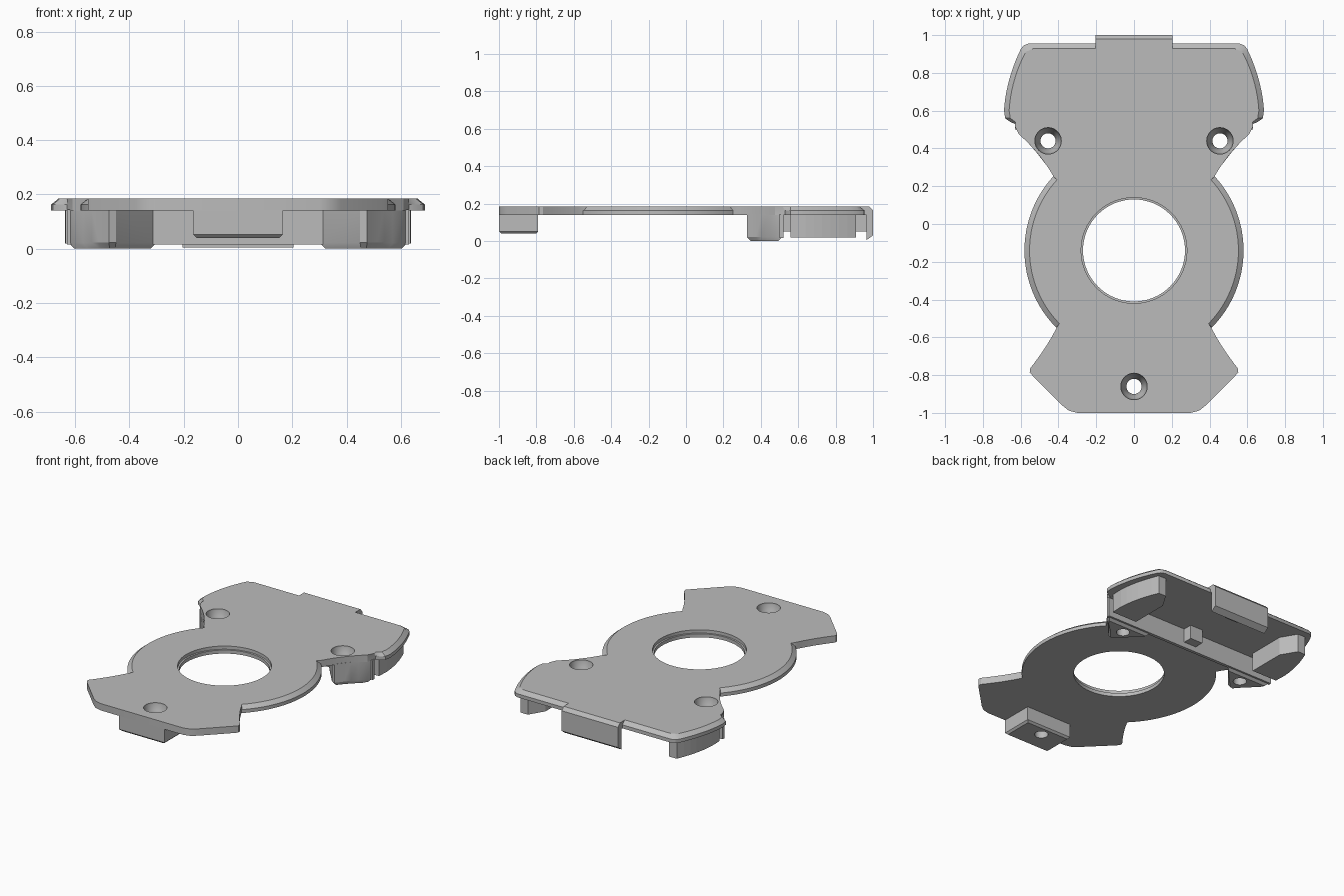
import bpy, bmesh
from math import sin, cos, pi, radians

cube = bpy.data.objects.get("Cube")
if cube:
    bpy.data.objects.remove(cube, do_unlink=True)

grey = bpy.data.materials.new("plain_grey")
grey.use_nodes = True
COLOR = (0.5, 0.5, 0.5, 1)
grey.diffuse_color = COLOR
grey.node_tree.nodes["Principled BSDF"].inputs["Base Color"].default_value = COLOR

TOP, UNDER, EDGE = 0.185, 0.14, 0.163


def loft(name, rings):
    """Join equal-length rings of 3D points into a closed solid."""
    bm = bmesh.new()
    loops = [[bm.verts.new(p) for p in ring] for ring in rings]
    n = len(loops[0])
    for a, b in zip(loops, loops[1:]):
        for i in range(n):
            j = (i + 1) % n
            bm.faces.new((a[i], a[j], b[j], b[i]))
    bm.faces.new(loops[0])
    bm.faces.new(loops[-1])
    bmesh.ops.recalc_face_normals(bm, faces=bm.faces)
    mesh = bpy.data.meshes.new(name)
    bm.to_mesh(mesh)
    bm.free()
    mesh.materials.append(grey)
    ob = bpy.data.objects.new(name, mesh)
    bpy.context.collection.objects.link(ob)
    return ob


def at_z(pts, z):
    return [(x, y, z) for x, y in pts]


def shrink(pts, d):
    """Pull points toward their middle by about d on each side."""
    xs, ys = [p[0] for p in pts], [p[1] for p in pts]
    cx, cy = (max(xs) + min(xs)) / 2, (max(ys) + min(ys)) / 2
    kx = 1 - 2 * d / (max(xs) - min(xs))
    ky = 1 - 2 * d / (max(ys) - min(ys))
    return [(cx + (x - cx) * kx, cy + (y - cy) * ky) for x, y in pts]


def post(name, pts, z0, bevel=0.0):
    """Upright block under the plate with an optional bevelled foot."""
    rings = [at_z(pts, z0 + bevel), at_z(pts, UNDER + 0.005)]
    if bevel:
        rings.insert(0, at_z(shrink(pts, bevel), z0))
    return loft(name, rings)


def box(name, x, y0, y1, z0, bevel=0.0):
    return post(name, [(-x, y0), (x, y0), (x, y1), (-x, y1)], z0, bevel)


def curve(a, m, b, n=8):
    """Quadratic curve from a to b pulled toward m."""
    out = []
    for i in range(n + 1):
        t = i / n
        out.append(tuple((1 - t) ** 2 * p + 2 * t * (1 - t) * q + t * t * r
                         for p, q, r in zip(a, m, b)))
    return out


def outline(c):
    """Plate outline; c insets the disc rim and the rear flange."""
    half = [(0.30, -1), (0.345, -0.988), (0.38, -0.96), (0.535, -0.805), (0.552, -0.785)]
    half += curve((0.55, -0.765), (0.46, -0.65), (0.41, -0.55))
    for i in range(33):
        a = radians(-44.5 + i * 87 / 32)
        half.append(((0.58 - c) * cos(a), -0.14 + (0.58 - c) * sin(a)))
    half += curve((0.425, 0.25), (0.50, 0.38), (0.61, 0.475))
    half += [(0.63, 0.53 - c / 2), (0.655 - c, 0.54)]
    half += [(0.682 - c, 0.56), (0.688 - c, 0.60)]
    half += curve((0.686 - c, 0.63), (0.67 - c, 0.78), (0.60 - c, 0.925 - c / 2))
    half += [(0.585 - c, 0.945 - c), (0.56 - c, 0.955 - c)]
    return half + [(-x, y) for x, y in reversed(half)]


# Main plate with chamfered rim
plate = loft("base_plate", [at_z(outline(0), UNDER), at_z(outline(0), EDGE),
                            at_z(outline(0.027), TOP)])

# Front screw block
front_block = box("front_screw_block", 0.165, -1, -0.79, 0.04, 0.012)

# Rear screw blocks and side guides, mirrored
boss = [(0.30, 0.515), (0.45, 0.335), (0.475, 0.325)]
boss += curve((0.49, 0.345), (0.53, 0.40), (0.605, 0.475), 4) + [(0.625, 0.515)]
guide = [(0.455, 0.56), (0.635, 0.56)]
guide += curve((0.638, 0.64), (0.63, 0.77), (0.57, 0.91), 6) + [(0.515, 0.91), (0.455, 0.81)]
bosses = []
for side, s in (("left", 1), ("right", -1)):
    bosses.append(post(side + "_screw_block", [(s * x, y) for x, y in boss], 0, 0.022))
    post(side + "_guide_block", [(s * x, y) for x, y in guide], 0.02)

# Cross wall and small catches
box("cross_wall", 0.63, 0.50, 0.52, 0.015)
box("wall_catch", 0.045, 0.515, 0.58, 0.05)
box("tab_catch", 0.045, 0.90, 0.97, 0.05)

# Rear hanging tab
tab = [(0.925, TOP), (0.98, TOP), (1, EDGE), (1, 0.03), (0.965, 0.005),
       (0.965, UNDER), (0.925, UNDER)]
loft("rear_tab", [[(x, y, z) for y, z in tab] for x in (-0.205, 0.205)])


def cutter(x, y, steps, n=48):
    """Round cutter from (radius, height) steps."""
    ob = loft("hole_cutter", [[(x + r * cos(2 * pi * i / n), y + r * sin(2 * pi * i / n), z)
                               for i in range(n)] for r, z in steps])
    ob.hide_render = True
    return ob


def cut(ob, tool):
    mod = ob.modifiers.new("hole", "BOOLEAN")
    mod.operation, mod.solver, mod.object = "DIFFERENCE", "EXACT", tool
    bpy.context.view_layer.objects.active = ob
    bpy.ops.object.modifier_apply(modifier=mod.name)


# Stepped centre opening and countersunk screw holes
tools = [cutter(0, -0.14, [(0.27, 0.1), (0.27, EDGE), (0.28, EDGE + 0.001), (0.28, 0.25)], 64)]
cut(plate, tools[0])
for block, x, y in ((front_block, 0, -0.86), (bosses[0], 0.455, 0.44), (bosses[1], -0.455, 0.44)):
    tool = cutter(x, y, [(0.04, -0.1), (0.04, 0.1), (0.07, TOP - 0.01), (0.07, 0.25)])
    cut(plate, tool)
    cut(block, tool)
    tools.append(tool)
for tool in tools:
    bpy.data.objects.remove(tool, do_unlink=True)

# Smooth the curved walls, keep the edges crisp
for ob in [plate, front_block] + bosses:
    bpy.ops.object.select_all(action="DESELECT")
    ob.select_set(True)
    bpy.context.view_layer.objects.active = ob
    bpy.ops.object.shade_smooth_by_angle(angle=radians(25))
